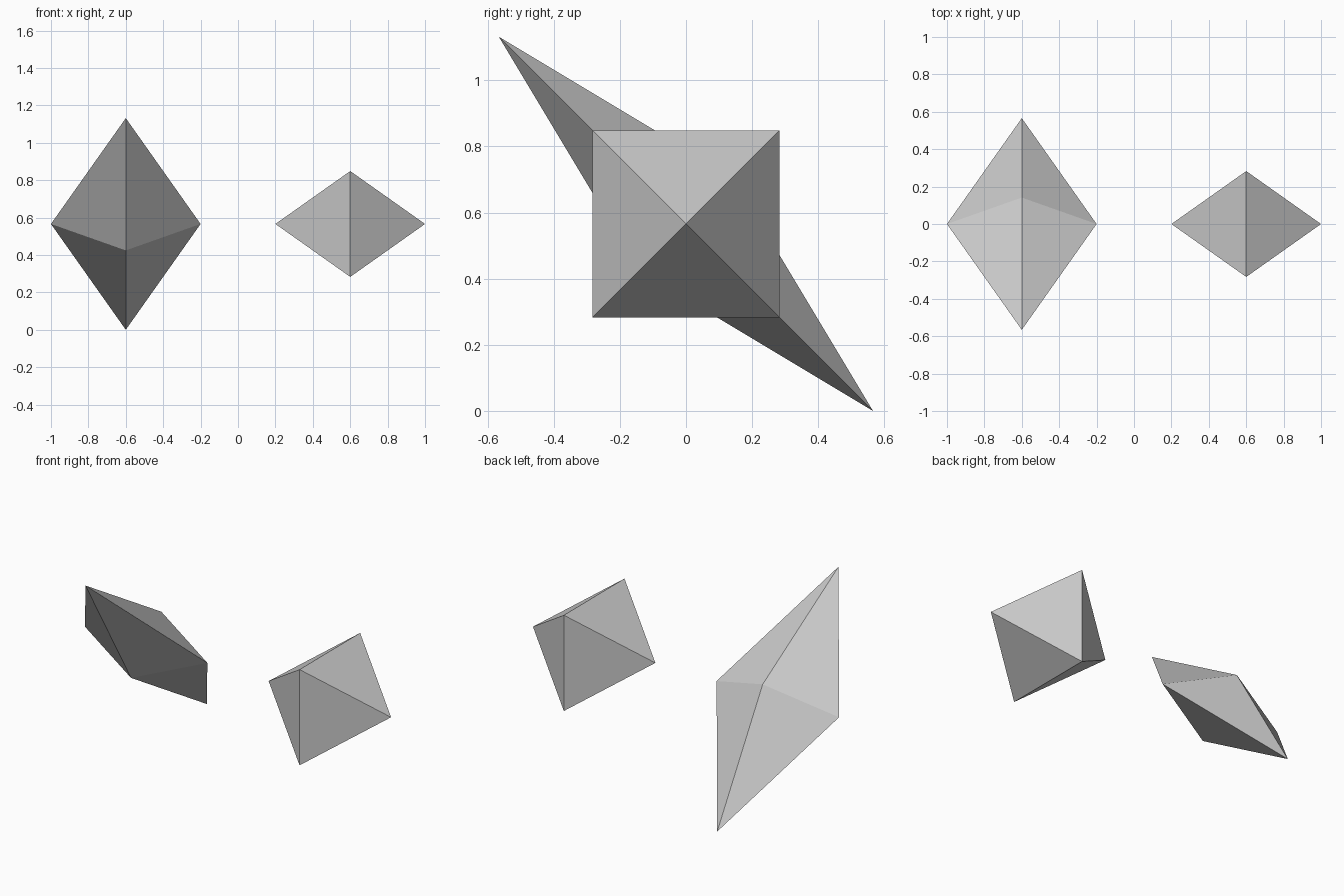
import bpy, bmesh, math
from mathutils import Vector

if "Cube" in bpy.data.objects:
    bpy.data.objects.remove(bpy.data.objects["Cube"])

R = 0.4
CENTRE_Z = 0.8 * math.sin(math.radians(45))


def octahedron(name, x, radii):
    """Six-pointed diamond with given half-axes, tilted 45 degrees about x."""
    bm = bmesh.new()
    for axis, r in enumerate(radii):
        for sign in (-1, 1):
            co = Vector((0, 0, 0))
            co[axis] = sign * r
            bm.verts.new(co)
    bmesh.ops.convex_hull(bm, input=bm.verts[:])
    bmesh.ops.recalc_face_normals(bm, faces=bm.faces[:])
    mesh = bpy.data.meshes.new(name)
    bm.to_mesh(mesh)
    bm.free()
    obj = bpy.data.objects.new(name, mesh)
    obj.location = (x, 0, CENTRE_Z)
    obj.rotation_euler.x = math.radians(45)
    bpy.context.collection.objects.link(obj)
    return obj


# Stretched, flattened diamond on the left
octahedron("stretched_octahedron", -0.6, (R, R / 2, R * 2))
# Regular diamond on the right
octahedron("regular_octahedron", 0.6, (R, R, R))
